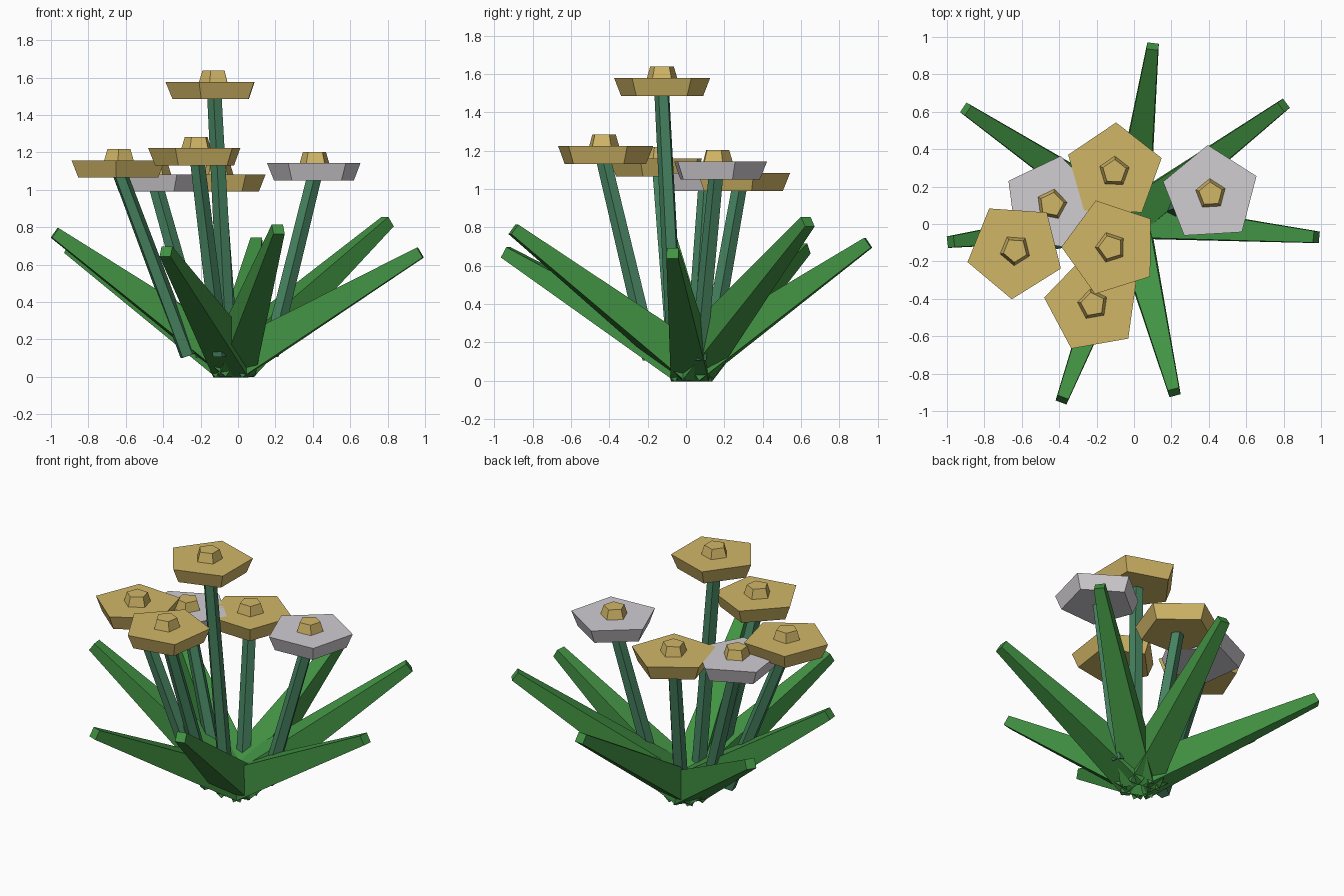
import bpy, bmesh, math
from mathutils import Vector, Matrix

if "Cube" in bpy.data.objects:
    bpy.data.objects.remove(bpy.data.objects["Cube"])


def material(name, rgb):
    m = bpy.data.materials.new(name)
    m.diffuse_color = (*rgb, 1)
    m.use_nodes = True
    m.node_tree.nodes["Principled BSDF"].inputs["Base Color"].default_value = m.diffuse_color
    return m


LEAF = material("leaf green", (0.054, 0.29, 0.056))
STEM = material("stem green", (0.06, 0.22, 0.115))
GOLD = material("petal gold", (0.64, 0.47, 0.135))
GREY = material("petal pale grey", (0.64, 0.61, 0.65))


def frustum(name, a, b, ra, rb, sides, turn, mat):
    """Tapered prism from a to b; turn is the angle of the first corner."""
    a, b = Vector(a), Vector(b)
    d = (b - a).normalized()
    if abs(d.z) > 0.9999:
        u, v = Vector((1, 0, 0)), Vector((0, 1, 0))
    else:
        u = Vector((0, 0, 1)).cross(d).normalized()
        v = d.cross(u)
    bm = bmesh.new()
    rings = []
    for p, r in ((a, ra), (b, rb)):
        ring = []
        for i in range(sides):
            t = turn + math.tau * i / sides
            ring.append(bm.verts.new(p + r * (math.cos(t) * u + math.sin(t) * v)))
        rings.append(ring)
    lo, hi = rings
    bm.faces.new(lo[::-1])
    bm.faces.new(hi)
    for i in range(sides):
        j = (i + 1) % sides
        bm.faces.new((lo[i], lo[j], hi[j], hi[i]))
    me = bpy.data.meshes.new(name)
    bm.to_mesh(me)
    bm.free()
    me.materials.append(mat)
    ob = bpy.data.objects.new(name, me)
    bpy.context.collection.objects.link(ob)
    return ob


# Leaves: square tapered blades fanning out of one point
ROOT = (-0.02, 0.025, 0.083)
LEAF_TIPS = [
    (0.10, 0.95, 0.72), (0.80, 0.635, 0.83), (0.975, -0.07, 0.665),
    (0.215, -0.90, 0.79), (-0.385, -0.94, 0.67), (-0.98, -0.095, 0.77),
    (-0.90, 0.615, 0.69),
]
for n, tip in enumerate(LEAF_TIPS, 1):
    frustum(f"leaf_{n}", ROOT, tip, 0.1 * math.sqrt(2), 0.031 * math.sqrt(2),
            4, math.pi / 4, LEAF)

# Flowers: x, y, underside height, corner angle, petal colour
FLOWERS = [
    (-0.105, 0.28, 0.99, 88, GOLD),
    (0.41, 0.16, 1.05, 93.4, GREY),
    (-0.44, 0.105, 0.99, 79.5, GREY),
    (-0.635, -0.14, 1.065, 122, GOLD),
    (-0.125, -0.125, 1.485, 107.5, GOLD),
    (-0.22, -0.43, 1.13, 172, GOLD),
]
for n, (x, y, z, deg, petal) in enumerate(FLOWERS, 1):
    turn = math.radians(deg)
    # Leaning stem
    frustum(f"stem_{n}", (0.42 * x, 0.42 * y, 0.115), (x, y, z + 0.03),
            0.047, 0.041, 5, math.pi / 2, STEM)
    # Petal disc flaring upward, with a small raised centre
    frustum(f"petals_{n}", (x, y, z), (x, y, z + 0.093), 0.225, 0.263, 5, turn, petal)
    frustum(f"flower_centre_{n}", (x, y, z + 0.08), (x, y, z + 0.153),
            0.087, 0.065, 5, turn, GOLD)
